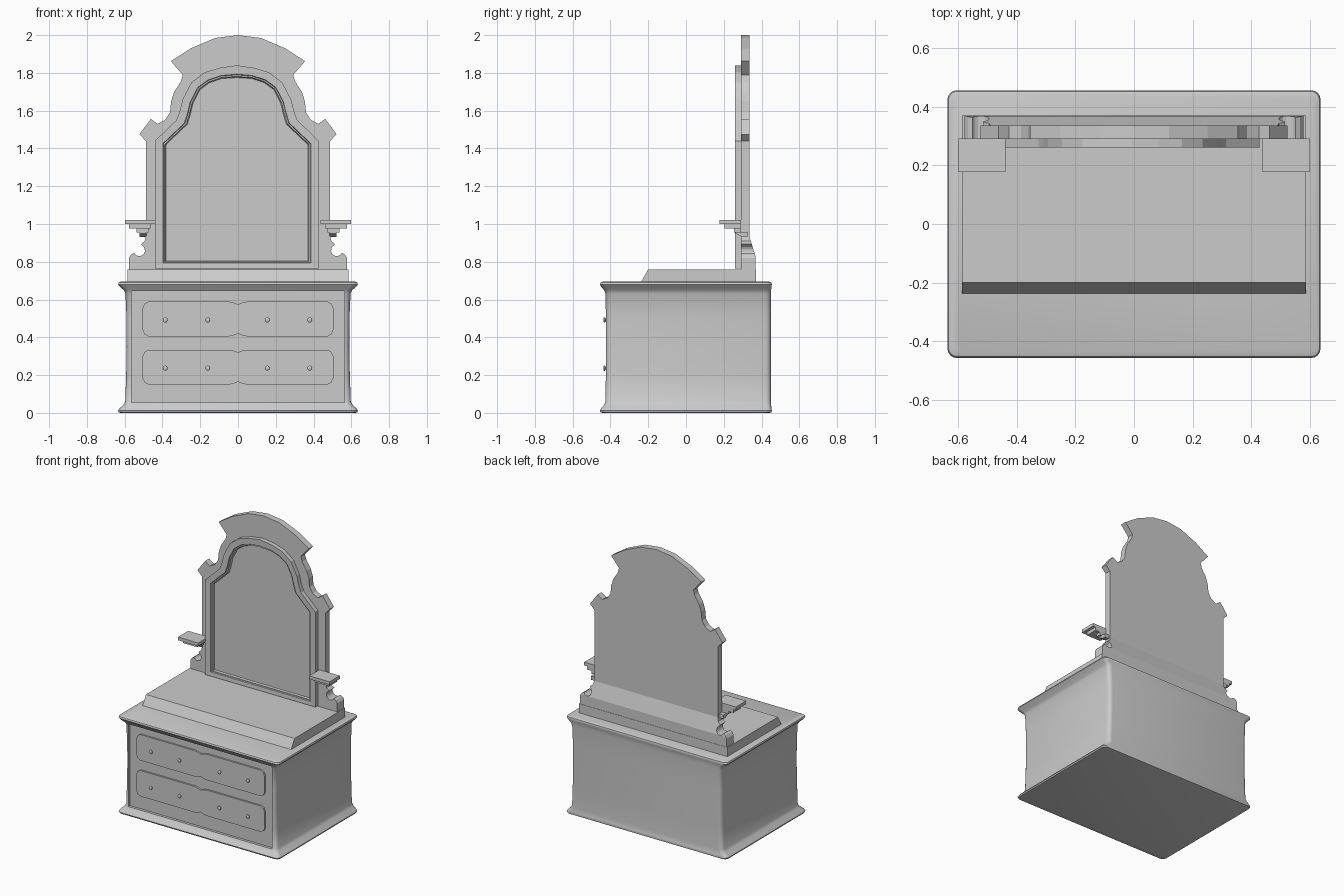
import bpy, bmesh
from math import sin, cos, pi, radians

if "Cube" in bpy.data.objects:
    bpy.data.objects.remove(bpy.data.objects["Cube"])


def finish(name, bm, smooth=None):
    bmesh.ops.recalc_face_normals(bm, faces=bm.faces)
    me = bpy.data.meshes.new(name)
    bm.to_mesh(me)
    bm.free()
    ob = bpy.data.objects.new(name, me)
    bpy.context.collection.objects.link(ob)
    bpy.ops.object.select_all(action='DESELECT')
    ob.select_set(True)
    bpy.context.view_layer.objects.active = ob
    if smooth:
        bpy.ops.object.shade_smooth_by_angle(angle=radians(smooth))
    return ob


def loft(rings):
    """Skin equal-length closed rings and cap both ends."""
    bm = bmesh.new()
    vs = [[bm.verts.new(p) for p in r] for r in rings]
    n = len(vs[0])
    for a, b in zip(vs, vs[1:]):
        for i in range(n):
            j = (i + 1) % n
            bm.faces.new((a[i], a[j], b[j], b[i]))
    bm.faces.new(vs[0])
    bm.faces.new(vs[-1])
    return bm


def prism(pts, y0, y1):
    """Extrude an x-z outline along y."""
    return loft([[(x, y, z) for x, z in pts] for y in (y0, y1)])


def box(name, x0, x1, y0, y1, z0, z1):
    return finish(name, prism([(x0, z0), (x1, z0), (x1, z1), (x0, z1)], y0, y1))


def mirrored(half):
    """Half outline from bottom to top centre -> full outline."""
    return half + [(-x, z) for x, z in reversed(half) if x > 1e-6]


def rounded_rect(hw, yf, yb, z, r=0.03):
    corners = [(hw - r, yb - r, 0), (-hw + r, yb - r, 90), (-hw + r, yf + r, 180), (hw - r, yf + r, 270)]
    return [(cx + r * cos(radians(a + k * 22.5)), cy + r * sin(radians(a + k * 22.5)), z)
            for cx, cy, a in corners for k in range(5)]


# Cabinet body: flared at top and bottom, straight back
body = [(0, .622, -.443, .443), (.003, .632, -.452, .452), (.012, .635, -.456, .455), (.025, .626, -.449, .452),
        (.042, .607, -.434, .451), (.06, .597, -.426, .45), (.2, .592, -.425, .45), (.35, .589, -.425, .45),
        (.5, .59, -.425, .45), (.632, .596, -.426, .45), (.65, .605, -.434, .451), (.668, .625, -.449, .452),
        (.68, .635, -.456, .455), (.69, .632, -.452, .452), (.695, .62, -.44, .44)]
cabinet = finish("cabinet", loft([rounded_rect(w, f, b, z) for z, w, f, b in body]))

# Recessed front opening
cutter = box("opening_cutter", -.565, .565, -.6, -.41, .055, .645)
cutter.hide_render = True
bpy.ops.object.select_all(action='DESELECT')
cabinet.select_set(True)
bpy.context.view_layer.objects.active = cabinet
mod = cabinet.modifiers.new("opening", 'BOOLEAN')
mod.operation, mod.object, mod.solver = 'DIFFERENCE', cutter, 'EXACT'
bpy.ops.object.modifier_apply(modifier=mod.name)
bpy.data.objects.remove(cutter)
bpy.ops.object.shade_smooth_by_angle(angle=radians(40))

# Drawer fronts with a small dip at the centre, and round knobs
for row, zc in enumerate((.242, .497)):
    h = .092
    top = [(.505, 0), (.505, h - .035), (.495, h - .012), (.475, h), (.05, h), (.025, h - .004), (0, h - .014)]
    upper = top + [(-x, z) for x, z in reversed(top[:-1])]
    outline = [(x, z + zc) for x, z in upper] + [(x, zc - z) for x, z in reversed(upper) if z > 0]
    finish(f"drawer_front_{row}", prism(outline, -.422, -.405))
    for i, x in enumerate((-.385, -.16, .155, .38)):
        rings = [[(x + r * .85 * cos(k * pi / 6), y, zc - .005 + r * sin(k * pi / 6)) for k in range(12)]
                 for y, r in ((-.42, .008), (-.427, .008), (-.429, .014), (-.434, .014), (-.438, .008))]
        finish(f"knob_{row}_{i}", loft(rings), 40)

# Plinth on the cabinet with a sloping front
side = [(-.24, .69), (-.20, .76), (.37, .76), (.37, .69)]
finish("top_plinth", loft([[(x, y, z) for y, z in side] for x in (-.585, .585)]))

# Tall back board: scrolled feet, ears and arched crest
notch = [(.523 + .03 * cos(radians(a)), .86 + .03 * sin(radians(a))) for a in range(-25, -241, -24)]
half = [(.578, .76), (.578, .82), (.566, .838)] + notch + [
    (.515, .893), (.494, .91), (.488, .935), (.488, 1.44), (.522, 1.475), (.462, 1.556), (.425, 1.53),
    (.385, 1.552), (.36, 1.59), (.354, 1.65), (.338, 1.7), (.302, 1.755), (.293, 1.79),
    (.355, 1.862), (.25, 1.93), (.12, 1.985), (0, 2.0)]
bm = prism(mirrored(half), .29, .335)
for z in (.83, .86, .89, .935):
    bmesh.ops.bisect_plane(bm, geom=bm.verts[:] + bm.edges[:] + bm.faces[:],
                           plane_co=(0, 0, z), plane_no=(0, 0, 1))
for v in bm.verts:  # thicken the back towards the foot
    if v.co.y > .3:
        t = min(1, max(0, (.935 - v.co.z) / .105))
        v.co.y = .335 + .033 * t
finish("back_board", bm)

# Mirror frame: stepped moulding ending in the sunk glass
outer = mirrored([(.434, .765), (.434, 1.44), (.32, 1.55), (.303, 1.595), (.287, 1.66), (.24, 1.75),
                  (.17, 1.803), (.09, 1.827), (0, 1.84)])
inner = mirrored([(.376, .805), (.376, 1.42), (.262, 1.528), (.245, 1.585), (.232, 1.64), (.195, 1.712),
                  (.145, 1.748), (.08, 1.77), (0, 1.775)])
frame = [[(a[0] + (b[0] - a[0]) * t - .006, y, a[1] + (b[1] - a[1]) * t) for a, b in zip(outer, inner)]
         for t, y in ((0, .292), (0, .26), (.72, .262), (.78, .27), (.9, .27), (1, .284))]
finish("mirror_frame", loft(frame))

# Candle shelves on stepped brackets, one on each side
for s, tag in ((-1, "left"), (1, "right")):
    for name, a, b, y0, z0, z1 in (("shelf", .437, .597, .177, .999, 1.022),
                                   ("shelf_step", .462, .577, .203, .975, .999),
                                   ("shelf_block", .475, .538, .255, .955, .975)):
        box(f"{name}_{tag}", min(s * a, s * b), max(s * a, s * b), y0, .292, z0, z1)
    wedge = [(.262, .957), (.262, .95), (.30, .93), (.325, .93), (.325, .957)]
    finish(f"shelf_bracket_{tag}", loft([[(s * x, y, z) for y, z in wedge] for x in (.484, .522)]))
